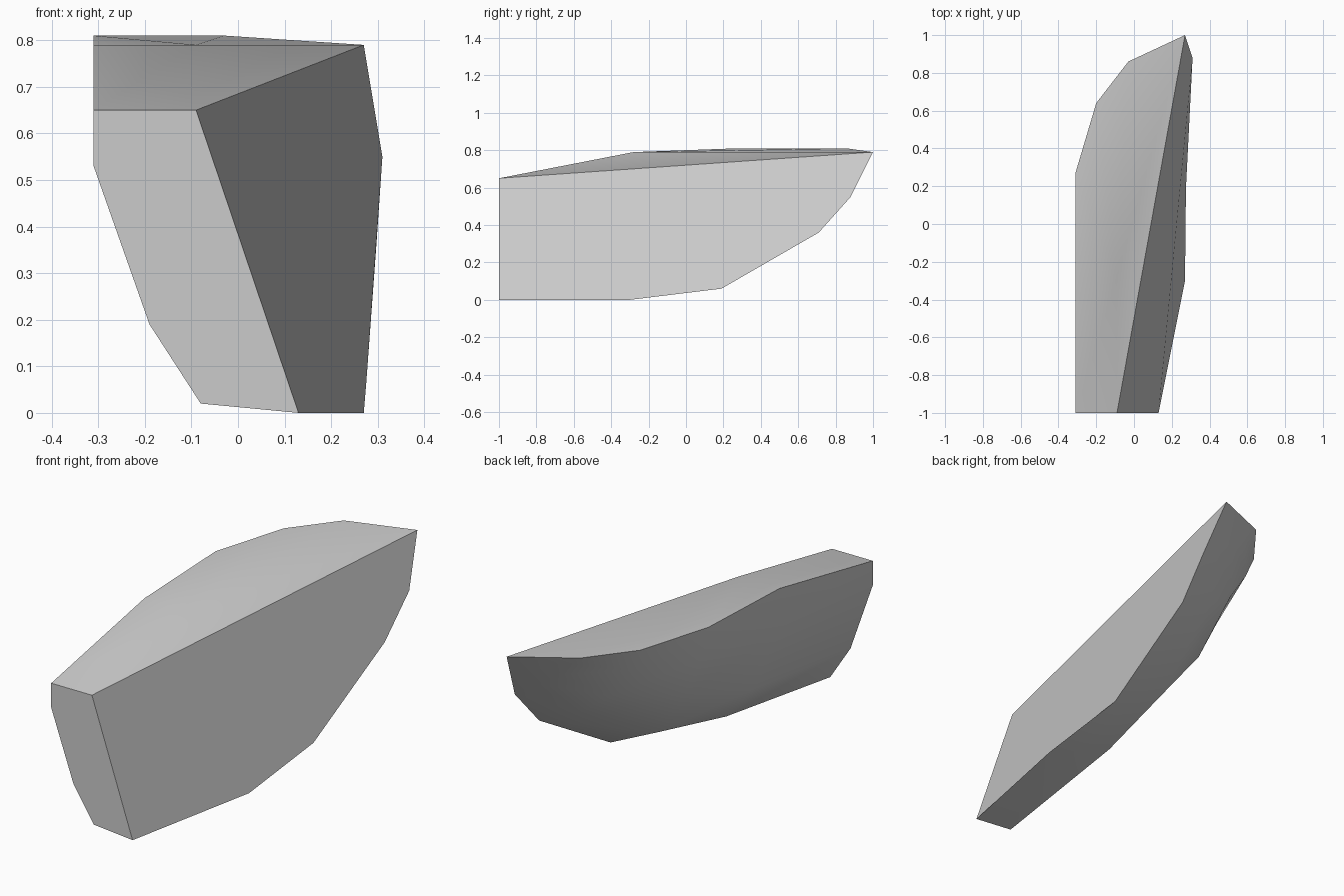
import bpy
import bmesh
import math

cube = bpy.data.objects.get("Cube")
if cube:
    bpy.data.objects.remove(cube, do_unlink=True)

# One plain grey
grey = bpy.data.materials.new("light_grey")
grey.use_nodes = True
colour = (0.6, 0.6, 0.6, 1)
grey.diffuse_color = colour
grey.node_tree.nodes["Principled BSDF"].inputs["Base Color"].default_value = colour

# Hull ribs from transom to bow, each running from deck edge down to keel
ribs = [
    [(-.31, -1, .65), (-.31, -1, .53), (-.19, -1, .19), (-.08, -1, .02), (.13, -1, 0)],
    [(-.31, -.28, .79), (-.31, -.28, .59), (-.18, -.27, .27), (-.05, -.24, .11), (.27, -.3, 0)],
    [(-.31, .27, .81), (-.28, .27, .65), (-.18, .26, .44), (0, .2, .19), (.275, .19, .06)],
    [(-.2, .64, .81), (-.15, .64, .7), (-.05, .65, .55), (.1, .68, .44), (.297, .71, .36)],
    [(-.03, .86, .81), (.03, .85, .76), (.1, .85, .69), (.2, .86, .62), (.31, .88, .55)],
]

bm = bmesh.new()
grid = [[bm.verts.new(p) for p in rib] for rib in ribs]
bow = bm.verts.new((.27, 1, .79))
deck_corner = bm.verts.new((-.09, -1, .65))
deck_bend = bm.verts.new((-.09, -.28, .79))

# Curved outer hull, closing to a point at the bow
for a, b in zip(grid, grid[1:]):
    for i in range(len(a) - 1):
        bm.faces.new((a[i], a[i + 1], b[i + 1], b[i]))
for upper, lower in zip(grid[-1], grid[-1][1:]):
    bm.faces.new((upper, lower, bow))

# Flat transom and the broad inner side
bm.faces.new(grid[0] + [deck_corner])
bm.faces.new([deck_corner] + [rib[-1] for rib in grid] + [bow])

# Deck: sloped end, then a fan of facets towards the bow
edge = [rib[0] for rib in grid] + [bow]
bm.faces.new((edge[0], deck_corner, deck_bend, edge[1]))
bm.faces.new((deck_corner, bow, deck_bend))
for a, b in zip(edge[1:], edge[2:]):
    bm.faces.new((deck_bend, b, a))

bmesh.ops.recalc_face_normals(bm, faces=bm.faces)
mesh = bpy.data.meshes.new("hull_shard")
bm.to_mesh(mesh)
bm.free()
mesh.materials.append(grey)

hull = bpy.data.objects.new("hull_shard", mesh)
bpy.context.collection.objects.link(hull)
bpy.context.view_layer.objects.active = hull
hull.select_set(True)
bpy.ops.object.shade_smooth_by_angle(angle=math.radians(35))
